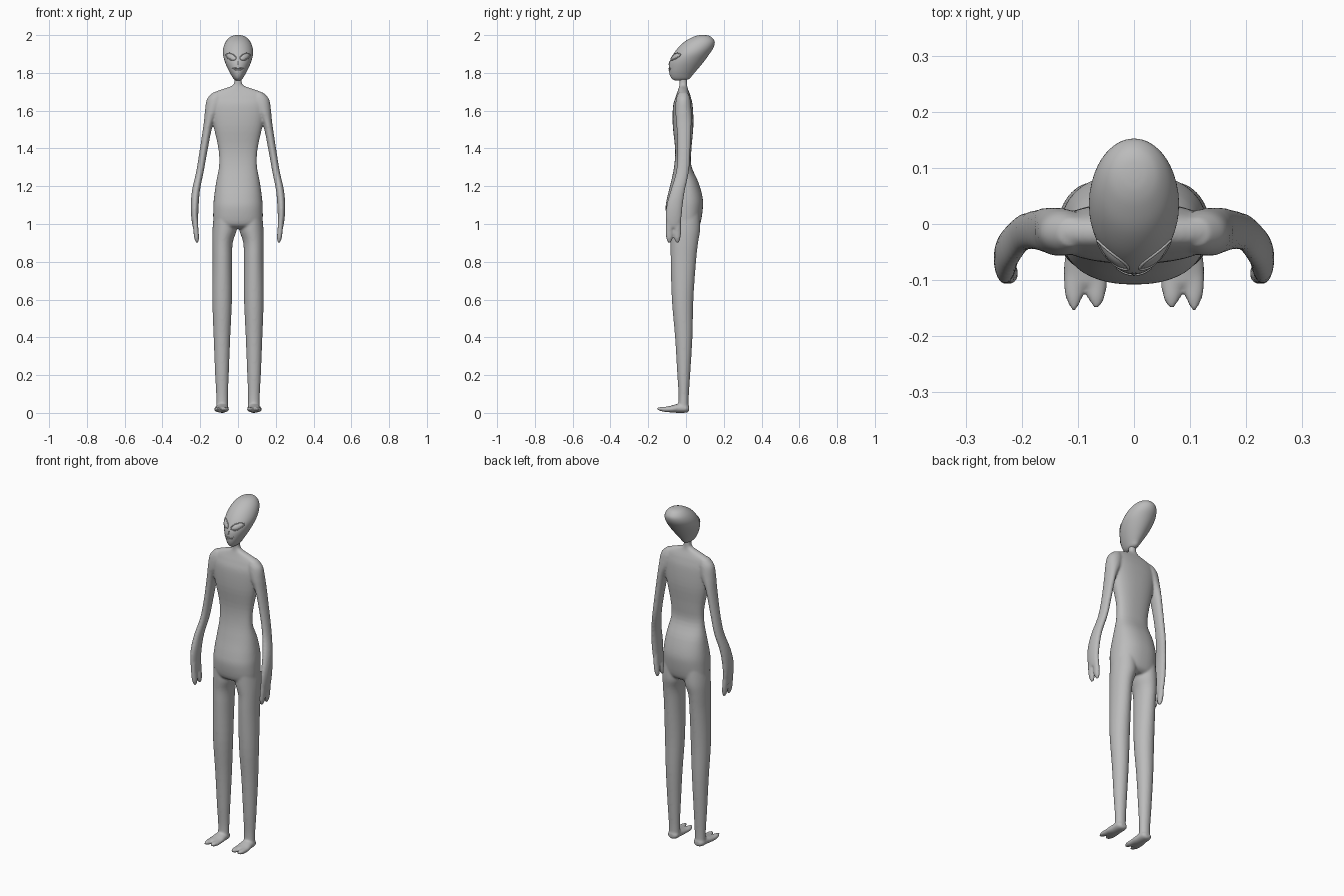
import bpy, bmesh, math
from mathutils import Vector
from mathutils.bvhtree import BVHTree

cube = bpy.data.objects.get("Cube")
if cube:
    bpy.data.objects.remove(cube, do_unlink=True)

skin = bpy.data.materials.new("grey skin")
skin.use_nodes = True
GREY = (0.5, 0.5, 0.5, 1)
skin.diffuse_color = GREY
skin.node_tree.nodes["Principled BSDF"].inputs["Base Color"].default_value = GREY


def spline(stations, steps):
    """Smooth the list of stations with a Catmull-Rom curve."""
    pts = [Vector(s) for s in stations]
    pts = [pts[0]] + pts + [pts[-1]]
    out = []
    for a, b, c, d in zip(pts, pts[1:], pts[2:], pts[3:]):
        for i in range(steps):
            t = i / steps
            out.append(b + (c - a) * (t / 2) + (a * 2 - b * 5 + c * 4 - d) * (t * t / 2)
                       + (b * 3 - a - c * 3 + d) * (t ** 3 / 2))
    return out + [pts[-1]]


def loft(bm, stations, along="z", side=1, sides=32, steps=4, power=2.0):
    """Skin closed rings; each station is centre x, y, z and two radii."""
    rings = []
    for x, y, z, ra, rb in spline(stations, steps):
        ring = []
        for i in range(sides):
            a = math.tau * i / sides
            c, s = math.cos(a), math.sin(a)
            u = math.copysign(abs(c) ** (2 / power), c) * max(ra, 0.001)
            v = math.copysign(abs(s) ** (2 / power), s) * max(rb, 0.001)
            p = (x + u, y + v, z) if along == "z" else (x + u, y, z + v)
            ring.append(bm.verts.new((p[0] * side, p[1], p[2])))
        rings.append(ring)
    for r, q in zip(rings, rings[1:]):
        for i in range(sides):
            j = (i + 1) % sides
            bm.faces.new((r[i], r[j], q[j], q[i]))
    bm.faces.new(rings[0])
    bm.faces.new(rings[-1])


def finish(name, bm):
    bmesh.ops.recalc_face_normals(bm, faces=bm.faces)
    for f in bm.faces:
        f.smooth = True
    mesh = bpy.data.meshes.new(name)
    bm.to_mesh(mesh)
    bm.free()
    mesh.materials.append(skin)
    ob = bpy.data.objects.new(name, mesh)
    bpy.context.collection.objects.link(ob)
    return ob


def slices(rows):
    """Turn (z, front y, back y, half width) into loft stations."""
    return [(0, (f + b) / 2, z, w, (b - f) / 2) for z, f, b, w in rows]


# Body: torso with neck, then paired limbs, fused into one skin
bm = bmesh.new()
torso = slices([
    (0.975, -0.06, 0.05, 0.10), (1.0, -0.095, 0.075, 0.128), (1.08, -0.108, 0.089, 0.131),
    (1.14, -0.1, 0.088, 0.127), (1.22, -0.08, 0.066, 0.116), (1.31, -0.062, 0.028, 0.1),
    (1.4, -0.058, 0.029, 0.104), (1.52, -0.07, 0.039, 0.13), (1.62, -0.069, 0.036, 0.148),
    (1.67, -0.056, 0.026, 0.147), (1.695, -0.047, 0.018, 0.13), (1.715, -0.04, 0.01, 0.08),
    (1.73, -0.036, 0.006, 0.035), (1.75, -0.035, 0.005, 0.02), (1.8, -0.035, 0.005, 0.02)])
loft(bm, torso, sides=48, power=2.3)

leg = [(0.068, -0.008, 1.05, 0.06, 0.08), (0.071, -0.006, 0.97, 0.064, 0.081),
       (0.082, -0.009, 0.9, 0.054, 0.073), (0.083, -0.014, 0.8, 0.052, 0.067),
       (0.084, -0.018, 0.6, 0.052, 0.057), (0.085, -0.012, 0.4, 0.044, 0.046),
       (0.085, -0.012, 0.2, 0.036, 0.034), (0.084, -0.012, 0.09, 0.031, 0.027),
       (0.084, -0.014, 0.02, 0.031, 0.028)]
foot = [(0.084, 0.017, 0.022, 0.016, 0.012), (0.084, 0.004, 0.023, 0.031, 0.022),
        (0.085, -0.04, 0.024, 0.035, 0.024), (0.087, -0.08, 0.02, 0.04, 0.018),
        (0.087, -0.108, 0.02, 0.036, 0.013)]
arm = [(0.11, -0.015, 1.695, 0.025, 0.025), (0.12, -0.015, 1.66, 0.045, 0.038),
       (0.135, -0.014, 1.6, 0.04, 0.043), (0.157, -0.011, 1.53, 0.025, 0.04),
       (0.182, -0.011, 1.39, 0.021, 0.034), (0.201, -0.018, 1.28, 0.02, 0.034),
       (0.222, -0.043, 1.18, 0.021, 0.038), (0.229, -0.06, 1.1, 0.021, 0.043),
       (0.229, -0.066, 1.03, 0.018, 0.042), (0.225, -0.067, 0.98, 0.014, 0.035)]
for side in (1, -1):
    loft(bm, leg, side=side)
    loft(bm, foot, along="y", side=side)
    loft(bm, arm, side=side)
    # Two toes and two fingers
    for x, tip in ((0.107, -0.156), (0.067, -0.151)):
        loft(bm, [(x, -0.07, 0.019, 0.018, 0.014), (x, -0.11, 0.019, 0.019, 0.014),
                  (x, -0.135, 0.021, 0.014, 0.011), (x, tip, 0.022, 0.004, 0.005)],
             along="y", side=side)
    for y, tip in ((-0.088, 0.9), (-0.046, 0.9)):
        loft(bm, [(0.227, y, 1.03, 0.014, 0.018), (0.223, y, 0.97, 0.014, 0.02),
                  (0.219, y, 0.925, 0.013, 0.017), (0.216, y, tip, 0.006, 0.008)], side=side)
body = finish("body", bm)
remesh = body.modifiers.new("fuse", "REMESH")
remesh.mode = "VOXEL"
remesh.voxel_size = 0.0055
remesh.use_smooth_shade = True
soften = body.modifiers.new("soften", "SMOOTH")
soften.factor = 0.5
soften.iterations = 8

# Head: tilted egg with a small chin
bm = bmesh.new()
skull = slices([
    (1.76, -0.06, -0.005, 0.012), (1.77, -0.076, 0.02, 0.024), (1.79, -0.086, 0.036, 0.037),
    (1.82, -0.09, 0.062, 0.053), (1.86, -0.086, 0.095, 0.07), (1.9, -0.066, 0.124, 0.08),
    (1.935, -0.04, 0.146, 0.077), (1.965, -0.008, 0.152, 0.065), (1.987, 0.03, 0.138, 0.046),
    (1.997, 0.058, 0.12, 0.026), (2.0, 0.08, 0.1, 0.008)])
loft(bm, skull, sides=48)
bmesh.ops.recalc_face_normals(bm, faces=bm.faces)
surface = BVHTree.FromBMesh(bm)
head = finish("head", bm)


def on_face(x, z, lift=0.0):
    hit, normal, _, _ = surface.ray_cast(Vector((x, -1, z)), Vector((0, 1, 0)))
    return hit + normal * lift


def tube(name, points, radius, cyclic):
    curve = bpy.data.curves.new(name, "CURVE")
    curve.dimensions = "3D"
    curve.bevel_depth = radius
    curve.bevel_resolution = 2
    line = curve.splines.new("POLY")
    line.points.add(len(points) - 1)
    for p, co in zip(line.points, points):
        p.co = (*co, 1)
    line.use_cyclic_u = cyclic
    curve.materials.append(skin)
    ob = bpy.data.objects.new(name, curve)
    bpy.context.collection.objects.link(ob)


# Eyes: slanted almonds with a raised rim and a shallow lens
def almond(side, scale, lift):
    pts = []
    for i in range(32):
        a = math.tau * i / 32
        u = 0.029 * scale * math.cos(a)
        v = 0.016 * scale * math.sin(a) * abs(math.sin(a)) ** 0.3
        x = 0.037 + u * math.cos(0.4) - v * math.sin(0.4)
        z = 1.886 + u * math.sin(0.4) + v * math.cos(0.4)
        pts.append(on_face(side * x, z, lift))
    return pts


for side, label in ((1, "left"), (-1, "right")):
    tube(label + "_eye_rim", almond(side, 1, 0.0005), 0.0028, True)
    bm = bmesh.new()
    loops = [[bm.verts.new(p) for p in almond(side, s, 0.005 * (1 - s * s))]
             for s in (1, 0.8, 0.6, 0.4, 0.2)]
    for r, q in zip(loops, loops[1:]):
        for i in range(32):
            j = (i + 1) % 32
            bm.faces.new((r[i], r[j], q[j], q[i]))
    bm.faces.new(loops[-1])
    finish(label + "_eye", bm)

# Mouth: two thin lips; nose: a faint ridge
for name, z, half, bow in (("upper_lip", 1.827, 0.03, -0.003), ("lower_lip", 1.821, 0.024, -0.006)):
    tube(name, [on_face(half * t / 6, z + bow * (1 - (t / 6) ** 2)) for t in range(-6, 7)],
         0.003, False)
tube("nose", [on_face(0, 1.842 + 0.005 * t, -0.001) for t in range(5)], 0.004, False)
